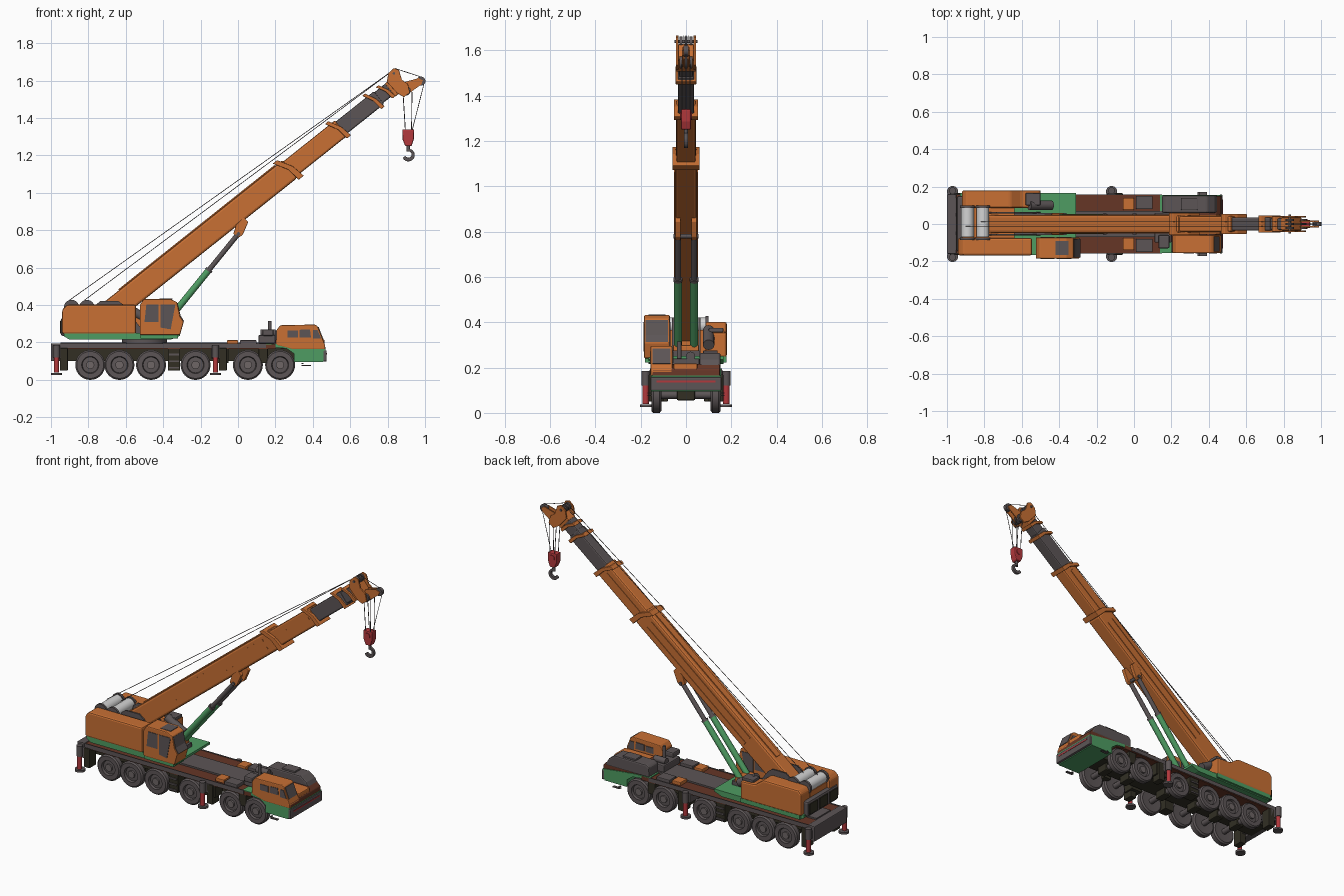
import bpy, bmesh, math
from mathutils import Vector

def mat(name, *rgb):
    m = bpy.data.materials.new(name)
    m.diffuse_color = [(c / 255 / 12.92 if c < 11 else ((c / 255 + .055) / 1.055) ** 2.4) for c in rgb] + [1]
    return m

ORANGE, BROWN = mat("orange paint", 200, 112, 52), mat("brown deck", 102, 54, 38)
GREY, DARK = mat("dark grey", 92, 85, 86), mat("underbody black", 50, 47, 36)
GREEN, RED = mat("green paint", 78, 156, 98), mat("red paint", 178, 56, 60)
LIGHT, STEEL = mat("winch light grey", 212, 212, 212), mat("steel grey", 110, 102, 102)

ANGLE = math.radians(38.5)
BOOM = Vector((-.715, 0, .417))      # upper rear corner of the boom

def finish(name, bm, m, bevel=0, boom=False, smooth=False):
    bmesh.ops.recalc_face_normals(bm, faces=bm.faces)
    me = bpy.data.meshes.new(name)
    bm.to_mesh(me)
    bm.free()
    me.materials.append(m)
    ob = bpy.data.objects.new(name, me)
    bpy.context.collection.objects.link(ob)
    if boom:
        ob.location, ob.rotation_euler = BOOM, (0, -ANGLE, 0)
    if bevel:
        b = ob.modifiers.new("bevel", 'BEVEL')
        b.width, b.segments, b.limit_method = bevel, 2, 'ANGLE'
    if smooth:
        bpy.ops.object.select_all(action='DESELECT')
        ob.select_set(True)
        bpy.context.view_layer.objects.active = ob
        bpy.ops.object.shade_smooth_by_angle(angle=math.radians(35))
    return ob

def prism(name, pts, y0, y1, m, bevel=0, boom=False):
    """Side profile (x, z) extruded across y."""
    bm = bmesh.new()
    a = [bm.verts.new((x, y0, z)) for x, z in pts]
    b = [bm.verts.new((x, y1, z)) for x, z in pts]
    bm.faces.new(a)
    bm.faces.new(b[::-1])
    for i in range(len(pts)):
        j = (i + 1) % len(pts)
        bm.faces.new((a[i], b[i], b[j], a[j]))
    return finish(name, bm, m, bevel, boom)

def box(name, x0, x1, y0, y1, z0, z1, m, bevel=0, boom=False):
    return prism(name, [(x0, z0), (x1, z0), (x1, z1), (x0, z1)], y0, y1, m, bevel, boom)

def cyl(name, p, q, r, m, n=20, bevel=0, boom=False):
    p, q = Vector(p), Vector(q)
    bm = bmesh.new()
    bmesh.ops.create_cone(bm, cap_ends=True, segments=n, radius1=r, radius2=r, depth=(q - p).length)
    rot = (q - p).to_track_quat('Z', 'Y').to_matrix()
    for v in bm.verts:
        v.co = rot @ v.co + (p + q) / 2
    return finish(name, bm, m, bevel, boom, True)

def lathe(name, c, prof, m, side, n=32):
    """Profile (radius, y) turned about the y axis."""
    bm = bmesh.new()
    rings = [[bm.verts.new((c[0] + r * math.cos(k * math.tau / n), c[1] + side * y,
              c[2] + r * math.sin(k * math.tau / n))) for k in range(n)] for r, y in prof]
    for a, b in zip(rings, rings[1:]):
        for k in range(n):
            bm.faces.new((a[k], a[(k + 1) % n], b[(k + 1) % n], b[k]))
    bm.faces.new(rings[0])
    bm.faces.new(rings[-1])
    return finish(name, bm, m, smooth=True)

# --- carrier wheels and axles
for x in (-.79, -.634, -.465, -.227, .053, .225):
    for s in (-1, 1):
        lathe("tyre", (x, s * .13, .08), [(.045, -.02), (.07, -.022), (.08, -.014), (.08, .014),
              (.072, .022), (.046, .022), (.042, .008), (.02, .01)], GREY, s)
        cyl("wheel_hub", (x, s * .13, .08), (x, s * .15, .08), .022, STEEL, 16)
    cyl("axle", (x, -.12, .08), (x, .12, .08), .018, GREY, 12)
    box("axle_housing", x - .025, x + .025, -.04, .04, .055, .11, DARK, .006)

# --- carrier frame and deck
box("chassis_frame", -.97, .42, -.07, .07, .1, .185, DARK)
box("deck_centre", -.95, .22, -.07, .07, .18, .2, GREY)
box("rear_beam", -1, -.95, -.16, .16, .1, .195, GREY, .005)
for s in (-1, 1):
    def sbox(name, x0, x1, a, b, z0, z1, m, bev=0):
        return box(name, x0, x1, min(s * a, s * b), max(s * a, s * b), z0, z1, m, bev)
    sbox("side_deck", -.95, .2, .06, .155, .165, .19, BROWN)
    sbox("deck_edge", -.98, .15, .154, .158, .17, .195, GREY)
    for x0, x1 in ((-.375, -.31), (-.13, -.05), (.11, .16)):
        sbox("step_box", x0, x1, .08, .15, .05 if x0 < -.2 else .09, .17, DARK, .004)
    for k in range(3):
        sbox("step_tread", -.37, -.315, .15, .157, .06 + k * .035, .07 + k * .035, GREY)
    sbox("deck_locker", -.06, .0, .075, .14, .19, .212, ORANGE, .004)
    sbox("deck_case", .01, .1, .08, .15, .19, .212, GREY, .004)
    # outriggers
    for x in (-.97, -.12):
        cyl("jack_sleeve", (x, s * .178, .12), (x, s * .178, .185), .018, GREY)
        cyl("outrigger_jack", (x, s * .178, .04), (x, s * .178, .14), .014, RED)
        cyl("outrigger_foot", (x, s * .173, .025), (x, s * .173, .038), .03, GREY, 24)
        sbox("outrigger_bracket", x + .018, x + .06, .1, .165, .05, .17, DARK, .004)
for x in (-.955, -.115):
    box("outrigger_beam", x - .03, x + .03, -.165, .165, .115, .17, GREY, .004)

# --- carrier front body, cab and engine
prism("front_skirt", [(.3, .095), (.455, .095), (.468, .165), (.25, .19), (.14, .195), (.14, .18), (.26, .168), (.3, .14)],
      -.155, .155, GREEN)
prism("front_nose", [(.2, .17), (.468, .162), (.465, .19), (.44, .215), (.2, .215)], -.15, .15, BROWN, .004)
box("boom_rest", .26, .462, -.055, .05, .175, .218, ORANGE, .006)
box("bumper", .455, .474, -.157, .157, .098, .158, GREY, .006)
box("bumper_stripe", .473, .476, -.13, .13, .135, .143, RED)
prism("driver_cab", [(.205, .185), (.205, .265), (.225, .292), (.41, .296), (.425, .288), (.466, .185), (.466, .163), (.29, .163)],
      -.156, -.06, ORANGE, .005)
for y in (-.159, -.061):
    for pts in ([(.265, .228), (.32, .228), (.32, .265), (.265, .265)],
                [(.33, .228), (.39, .228), (.385, .27), (.33, .268)],
                [(.4, .22), (.445, .22), (.425, .268), (.4, .268)]):
        prism("cab_side_window", pts, y, y + .005, GREY)
prism("cab_windscreen", [(.424, .282), (.45, .215), (.457, .217), (.431, .284)], -.148, -.068, GREY)
prism("engine_cover", [(.15, .19), (.15, .25), (.17, .265), (.39, .265), (.43, .235), (.455, .19)], .06, .152, GREY, .008)
box("engine_lid", .25, .34, .075, .14, .262, .275, GREY, .004)
box("radiator", .11, .2, -.1, .06, .195, .24, GREY, .006)
box("air_filter", .13, .19, -.13, -.06, .235, .27, GREY, .008)
cyl("exhaust_pipe", (.17, -.03, .23), (.17, -.03, .315), .01, GREY, 14)
cyl("muffler", (.12, .02, .25), (.2, .02, .25), .02, GREY)
for y in (-.17, .17):
    box("mirror_arm", .34, .35, min(y, y * .9), max(y, y * .9), .085, .09, GREY)
    box("entry_step", .34, .39, min(y, y * .9), max(y, y * .9), .075, .08, GREY)

# --- turntable and upper structure
cyl("turntable", (-.5, 0, .19), (-.5, 0, .225), .12, GREY, 40)
prism("upper_platform", [(-.93, .25), (-.93, .232), (-.9, .215), (-.36, .215), (-.31, .235), (-.31, .25)], -.165, .165, GREEN)
prism("left_body", [(-.94, .245), (-.94, .375), (-.915, .402), (-.545, .402), (-.545, .245)], -.168, -.075, ORANGE, .01)
prism("right_body", [(-.92, .245), (-.92, .38), (-.9, .402), (-.66, .402), (-.6, .36), (-.5, .355), (-.5, .245)],
      .085, .18, ORANGE, .01)
box("right_skirt", -.91, -.5, .1, .178, .222, .248, GREEN)
box("upper_core", -.92, -.64, -.08, .09, .245, .365, ORANGE)
box("upper_floor", -.64, -.36, -.06, .06, .245, .275, GREY)
box("counterweight", -.948, -.9, -.15, .15, .235, .33, GREY, .012)
for y in (-.1, 0, .1):
    box("rear_panel", -.953, -.947, y - .04, y + .04, .25, .315, DARK)
for y in (-.062, .056):
    prism("boom_pivot_cheek", [(-.8, .3), (-.76, .402), (-.735, .422), (-.64, .422), (-.61, .4), (-.5, .25), (-.8, .25)],
          y, y + .008, GREY)
cyl("hydraulic_tank", (-.56, .1, .365), (-.44, .1, .3), .025, GREY)
box("right_grille", -.58, -.5, .1, .165, .355, .375, GREY, .005)
for x in (-.89, -.808):
    cyl("winch_drum", (x, -.07, .387), (x, .09, .387), .034, LIGHT, 28)
    for y in (-.085, .085):
        cyl("winch_flange", (x, y, .387), (x, y + .014, .387), .041, GREY, 28)

# --- operator cab
prism("operator_cab", [(-.525, .24), (-.525, .4), (-.505, .432), (-.36, .432), (-.325, .415), (-.31, .34), (-.29, .31), (-.31, .24)],
      -.185, -.072, ORANGE, .006)
box("cab_base", -.52, -.32, -.18, -.075, .222, .243, GREEN)
for y in (-.188, -.074):
    prism("operator_window", [(-.5, .31), (-.425, .31), (-.425, .402), (-.49, .402)], y, y + .005, GREY)
    prism("operator_window", [(-.415, .28), (-.36, .27), (-.335, .402), (-.415, .402)], y, y + .005, GREY)
prism("operator_windscreen", [(-.326, .408), (-.311, .342), (-.292, .312), (-.287, .312), (-.307, .344), (-.322, .409)],
      -.178, -.08, GREY)
box("roof_window", -.42, -.35, -.165, -.09, .43, .434, GREY)

# --- boom (coordinates along and across the boom)
box("boom_base", -.12, 1.22, -.048, .048, -.124, 0, ORANGE, .012, True)
for y in (-.052, .046):
    for t in (-.035, -.085):
        box("boom_rib", .28, 1.15, y, y + .006, t - .007, t + .007, ORANGE, 0, True)
box("boom_top_rail", .1, 1.17, -.02, .02, -.002, .006, ORANGE, 0, True)
box("boom_second", 1.15, 1.57, -.042, .042, -.114, -.008, ORANGE, .01, True)
for y in (-.045, .041):
    box("boom_rib", 1.24, 1.53, y, y + .004, -.07, -.05, ORANGE, 0, True)
box("boom_third", 1.5, 1.83, -.036, .036, -.104, -.016, GREY, .008, True)
box("boom_fourth", 1.75, 1.97, -.031, .031, -.096, -.022, GREY, .008, True)
for s, w, t0, t1, k in ((1.165, .06, .018, -.136, 1), (1.515, .054, .01, -.124, .8), (1.765, .046, .004, -.115, .65),
                        (1.85, .042, -.006, -.108, .6)):
    tm = (t0 + t1) / 2
    prism("boom_collar", [(s, t0), (s + .03 * k, t0), (s + .075 * k, tm), (s + .09 * k, t1), (s + .055 * k, t1), (s + .045 * k, tm)],
          -w, w, ORANGE, .003, True)

# boom head, nose and sheaves
for y in (-.044, .034):
    prism("head_plate", [(1.915, -.02), (1.95, .012), (1.99, .014), (2.005, -.01), (1.985, -.06), (1.995, -.1), (1.975, -.142),
                         (1.935, -.14), (1.92, -.1)], y, y + .01, ORANGE, .002, True)
for y in (-.018, .012):
    prism("nose_plate", [(1.96, -.1), (1.99, -.08), (2.06, -.11), (2.07, -.135), (2.05, -.145), (1.96, -.142)], y, y + .006, ORANGE, 0, True)
box("head_core", 1.9, 1.975, -.034, .034, -.11, -.02, ORANGE, .006, True)
for y in (-.022, 0, .022):
    cyl("top_sheave", (1.972, y - .006, -.008), (1.972, y + .006, -.008), .022, GREY, 20, 0, True)
    cyl("lower_sheave", (1.965, y - .006, -.12), (1.965, y + .006, -.12), .026, GREY, 20, 0, True)
cyl("nose_sheave", (2.06, -.011, -.13), (2.06, .011, -.13), .024, GREY, 20, 0, True)
cyl("head_pin", (1.972, -.05, -.008), (1.972, .05, -.008), .007, GREY, 12, 0, True)

# --- luffing cylinders
for y in (-.036, .036):
    cyl("luffing_cylinder", (-.405, y, .28), (-.155, y, .588), .0175, GREEN, 20)
    cyl("cylinder_gland", (-.16, y, .582), (-.152, y, .592), .02, GREY, 20)
    cyl("luffing_rod", (-.155, y, .588), (.005, y, .785), .0135, GREY, 20)
    prism("luffing_bracket", [(-.025, .78), (.005, .762), (.025, .775), (.055, .845), (.03, .87), (-.01, .83)],
          y - .012, y + .012, ORANGE, .003)
cyl("luffing_pin", (.003, -.055, .78), (.003, .055, .78), .01, GREY, 14)
box("cylinder_foot", -.44, -.375, -.058, .058, .25, .3, ORANGE, .006)

# --- ropes
for y, p in ((-.012, (-.9, .427)), (.012, (-.82, .427))):
    cyl("hoist_rope", (p[0], y, p[1]), (.84, y, 1.663), .0018, GREY, 6)
cyl("nose_rope", (.84, 0, 1.665), (.985, 0, 1.618), .0018, GREY, 6)
cyl("nose_fall_rope", (.995, 0, 1.585), (.93, 0, 1.33), .0018, GREY, 6)
for y in (-.018, .018):
    cyl("fall_rope", (.882, y, 1.54), (.895, y, 1.33), .0022, GREY, 6)
    cyl("fall_rope", (.93, y, 1.54), (.928, y, 1.33), .0022, GREY, 6)

# --- hook block and hook
prism("hook_block", [(.878, 1.34), (.942, 1.34), (.94, 1.285), (.928, 1.25), (.894, 1.25), (.88, 1.285)], -.022, .022, RED, .006)
cyl("block_sheave", (.91, -.026, 1.31), (.91, .026, 1.31), .018, RED, 20)
cyl("hook_shank", (.911, 0, 1.22), (.911, 0, 1.255), .009, GREY, 14)
arc = [math.radians(95 - 250 * k / 14) for k in range(15)]
outer = [(.911 + .034 * math.cos(a), 1.202 + .034 * math.sin(a)) for a in arc]
inner = [(.911 + .017 * math.cos(a), 1.205 + .017 * math.sin(a)) for a in arc]
prism("hook", outer + inner[::-1], -.009, .009, GREY, .003)
